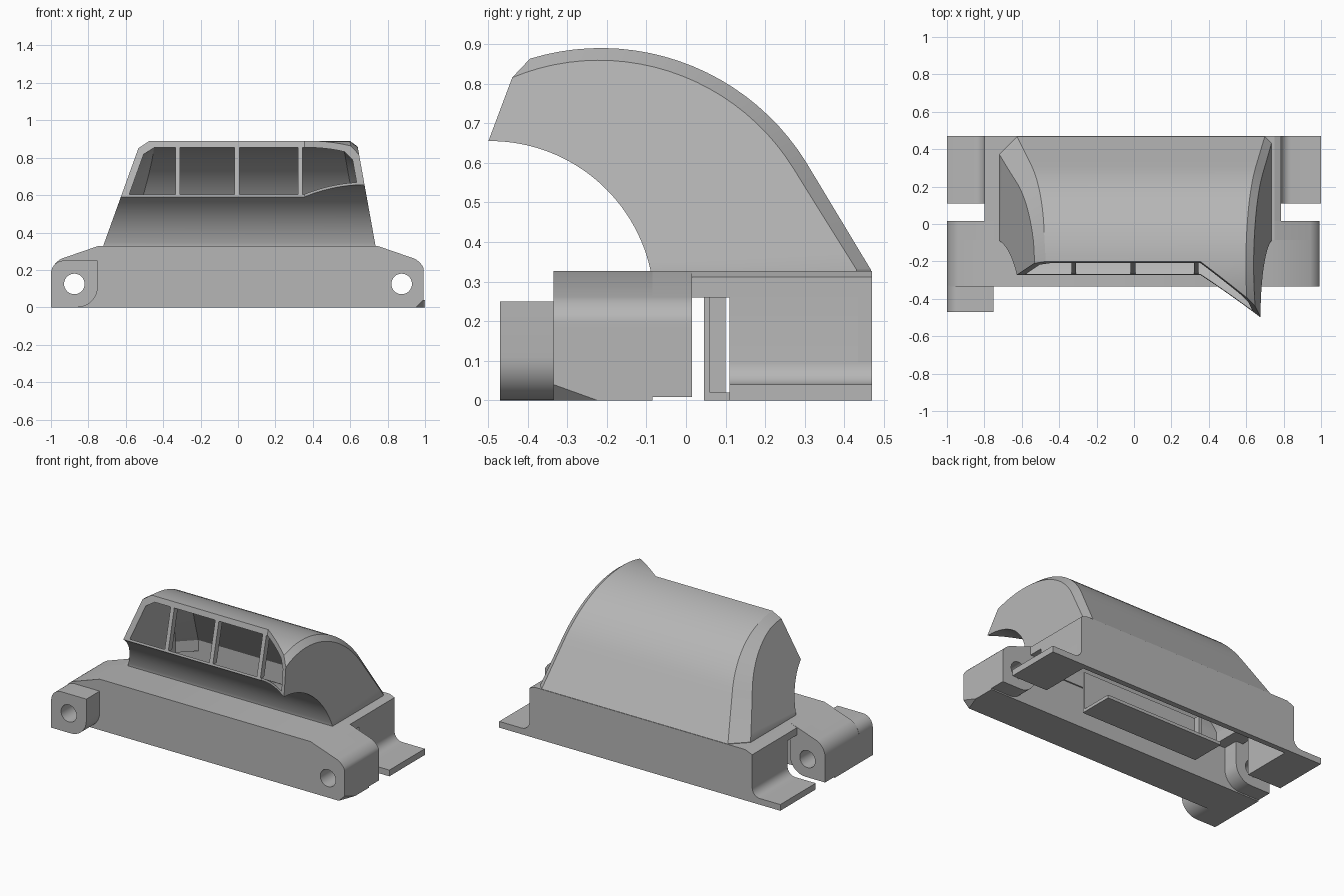
import bpy, bmesh
from math import sin, cos, radians
from mathutils import Vector

if "Cube" in bpy.data.objects:
    bpy.data.objects.remove(bpy.data.objects["Cube"])

grey = bpy.data.materials.new("plain grey")
grey.use_nodes = True
grey.diffuse_color = (0.47, 0.47, 0.47, 1)
grey.node_tree.nodes["Principled BSDF"].inputs["Base Color"].default_value = grey.diffuse_color


def arc(cx, cy, r, a0, a1, n=8):
    angles = [radians(a0 + (a1 - a0) * i / n) for i in range(n + 1)]
    return [(cx + r * cos(a), cy + r * sin(a)) for a in angles]


def loft(name, rings):
    """Closed solid through rings of equal point count."""
    bm = bmesh.new()
    rows = [[bm.verts.new(p) for p in ring] for ring in rings]
    n = len(rows[0])
    for a, b in zip(rows, rows[1:]):
        for i in range(n):
            j = (i + 1) % n
            bm.faces.new((a[i], a[j], b[j], b[i]))
    bm.faces.new(rows[0])
    bm.faces.new(rows[-1])
    bmesh.ops.recalc_face_normals(bm, faces=bm.faces)
    mesh = bpy.data.meshes.new(name)
    bm.to_mesh(mesh)
    bm.free()
    mesh.materials.append(grey)
    ob = bpy.data.objects.new(name, mesh)
    bpy.context.collection.objects.link(ob)
    return ob


def prism(name, pts, y0, y1):
    return loft(name, [[(x, y, z) for x, z in pts] for y in (y0, y1)])


def box(name, x0, x1, y0, y1, z0, z1):
    return prism(name, [(x0, z0), (x1, z0), (x1, z1), (x0, z1)], y0, y1)


def select(ob):
    bpy.ops.object.select_all(action='DESELECT')
    ob.select_set(True)
    bpy.context.view_layer.objects.active = ob


def cut(ob, *cutters):
    for c in cutters:
        m = ob.modifiers.new("cut", 'BOOLEAN')
        m.operation, m.solver, m.object = 'DIFFERENCE', 'EXACT', c
        select(ob)
        bpy.ops.object.modifier_apply(modifier=m.name)


def smooth(ob):
    select(ob)
    bpy.ops.object.shade_smooth_by_angle(angle=radians(25))


# curved hood: a swept section with tapering sides and chamfered upper edges
def hood(name, inset, floor_gap, roof_gap, bottom):
    lower = arc(-.495, .24, .415 + floor_gap, 98, 12.5, 32)
    upper = arc(-.215, .28, .61 - roof_gap, 125, 31.6, 26)
    start, end = Vector(upper[-1]), Vector((.467 - roof_gap, .33))
    upper += [tuple(start.lerp(end, i / 6)) for i in range(1, 7)]
    lower.append((lower[-1][0], bottom))
    upper.append((upper[-1][0], bottom))

    def left(z):
        return -.72 + .36 * (max(z, .33) - .33) + inset

    def right(z):
        return .735 - .18 * (max(z, .33) - .33) - inset

    rings = []
    for i, (a, o) in enumerate(zip(lower, upper)):
        a, o = Vector(a), Vector(o)
        d = (a - o).normalized()
        cl = .045 + .055 * max(0, i / len(lower) - .4) / .6
        sl, sr = o + d * cl, o + d * .036
        rings.append([(left(a.y), a.x, a.y), (right(a.y), a.x, a.y),
                      (right(sr.y), sr.x, sr.y), (right(o.y) - .036, o.x, o.y),
                      (left(o.y) + cl, o.x, o.y), (left(sl.y), sl.x, sl.y)])
    return loft(name, rings)


shell = hood("hood", 0, 0, 0, .3)
cavity = hood("hood_cavity", .04, .014, .035, .2)

# mouth cutter: a leaning front plane that kicks forward on one side
mouth = [(-1.2, -.27), (.355, -.27), (.62, -.47), (.9, -.68), (.9, -1.2), (-1.2, -1.2)]
mouth_cutter = loft("mouth_cutter", [[(x, y + .24 * (z - .6), z) for x, y in mouth]
                                     for z in (.34, 1.2)])
cut(shell, cavity, mouth_cutter)
smooth(shell)

# upright bars in the mouth
for i, x in enumerate((-.322, -.005, .333)):
    loft(f"mouth_bar_{i + 1}", [[(x + sx * .013, -.267 + .24 * (z - .6) + dy, z)
                                 for sx, dy in ((-1, 0), (1, 0), (1, .04), (-1, .04))]
                                for z in (.595, .872)])

# front beam with sloping shoulders
half = [(1, 0)] + arc(.9, .17, .1, 0, 65) + [(.75, .327)]
outline = half + [(-x, z) for x, z in reversed(half)]
beam = prism("front_beam", [(min(x, .992), z) for x, z in outline], -.335, -.085)
bm = bmesh.new()
bm.from_mesh(beam.data)
res = bmesh.ops.bisect_plane(bm, geom=bm.verts[:] + bm.edges[:] + bm.faces[:],
                             plane_co=(.992, -.335, .04), plane_no=(25, -9, -25),
                             clear_outer=True)
bmesh.ops.holes_fill(bm, edges=[e for e in bm.edges if e.is_boundary])
bmesh.ops.recalc_face_normals(bm, faces=bm.faces)
bm.to_mesh(beam.data)
bm.free()

# rounded ears behind the beam, and the lug in front of it
inner_curve = arc(.86, .118, .11, 270, 180)
ear = half + [(.75, .118)] + inner_curve[::-1][1:]
ear = [(x, max(z, .008)) for x, z in ear]
ears = [prism("ear_left", [(min(x, .992), z) for x, z in ear], -.09, .015),
        prism("ear_right", [(-x, z) for x, z in ear], -.09, .015)]
lug_pts = [(1, 0)] + arc(.93, .18, .07, 0, 90) + [(.75, .25)] + arc(.86, .11, .11, 180, 270)
lug = prism("front_lug", [(-x, z) for x, z in lug_pts], -.47, -.33)

# bolt holes
bolts = [prism(f"bolt_cutter_{i}", arc(x, .125, .055, 0, 348.75, 31), -.6, .08)
         for i, x in enumerate((-.875, .875))]
for ob in [beam, lug] + ears:
    cut(ob, *bolts)
    smooth(ob)

# roof of the base, open under the hood
roof = prism("base_roof", [(-.8, .26), (.785, .26), (.785, .312), (.75, .327),
                           (-.75, .327), (-.8, .307)], -.09, .47)
cut(roof, cavity)

# rear skirt and side walls with filleted flanges
box("rear_wall", -.8, .785, .435, .47, 0, .3)
for side, s, w in (("left", 1, .785), ("right", -1, .8)):
    foot = [(w - .04, 0), (1, 0), (1, .04)] + arc(w + .055, .095, .055, 270, 180)
    foot += [(w, .3), (w - .04, .3)]
    smooth(prism(f"side_wall_{side}", [(s * x, z) for x, z in foot], .11, .47))

# inner tray under the roof
box("tray_wall", -.42, .42, .045, .06, 0, .262)
box("tray_floor", -.42, .42, .045, .27, 0, .02)
box("tray_post", -.42, -.40, .06, .1, .02, .262)

for helper in [cavity, mouth_cutter] + bolts:
    bpy.data.objects.remove(helper)
